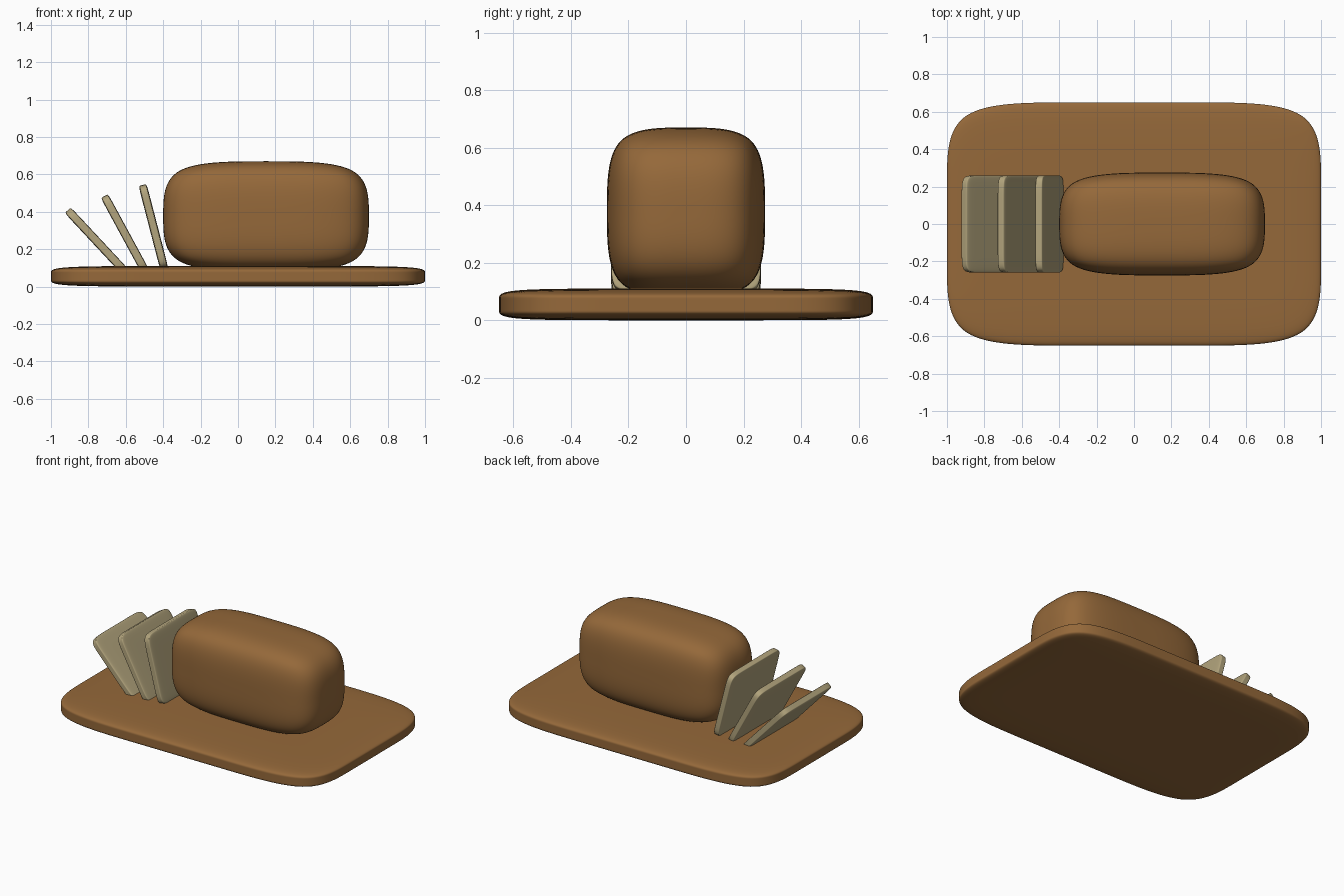
import bpy
import bmesh
from math import radians, sin, cos
from mathutils import Vector

default = bpy.data.objects.get("Cube")
if default:
    bpy.data.objects.remove(default, do_unlink=True)


def material(name, rgb):
    m = bpy.data.materials.new(name)
    m.use_nodes = True
    m.diffuse_color = (*rgb, 1)
    m.node_tree.nodes["Principled BSDF"].inputs["Base Color"].default_value = (*rgb, 1)
    return m


def soft_box(name, centre, size, loops, mat, tilt=0):
    """Box with support loops, rounded by subdivision."""
    bm = bmesh.new()
    bmesh.ops.create_cube(bm, size=2)
    for axis in range(3):
        normal = Vector((0, 0, 0))
        normal[axis] = 1
        for offset in loops:
            bmesh.ops.bisect_plane(bm, geom=bm.verts[:] + bm.edges[:] + bm.faces[:],
                                   plane_co=normal * offset, plane_no=normal)
    mesh = bpy.data.meshes.new(name)
    bm.to_mesh(mesh)
    bm.free()
    for p in mesh.polygons:
        p.use_smooth = True
    mesh.materials.append(mat)
    ob = bpy.data.objects.new(name, mesh)
    bpy.context.collection.objects.link(ob)
    ob.location = centre
    ob.scale = [s / 2 for s in size]
    ob.rotation_euler.y = -tilt
    sub = ob.modifiers.new("Rounding", "SUBSURF")
    sub.levels = sub.render_levels = 4
    return ob


crust = material("crust_brown", (0.30, 0.14, 0.042))
crumb = material("crumb_cream", (0.45, 0.375, 0.205))

# Cutting board and loaf
soft_box("cutting_board", (0, 0, 0.055), (2, 1.3, 0.11), (-0.36, 0.36), crust)
soft_box("bread_loaf", (0.15, 0, 0.377), (1.1, 0.55, 0.586), (0,), crust)

# Fanned slices: top edge position and lean
length = 0.46
fan = [(-0.51, 0.543, 14.5), (-0.714, 0.484, 28.5), (-0.91, 0.408, 43)]
for i, (x, z, lean) in enumerate(fan):
    a = radians(lean)
    centre = (x + sin(a) * length / 2, 0, z - cos(a) * length / 2)
    soft_box(f"bread_slice_{i + 1}", centre, (0.045, 0.52, length), (-0.6, 0.6), crumb, a)
